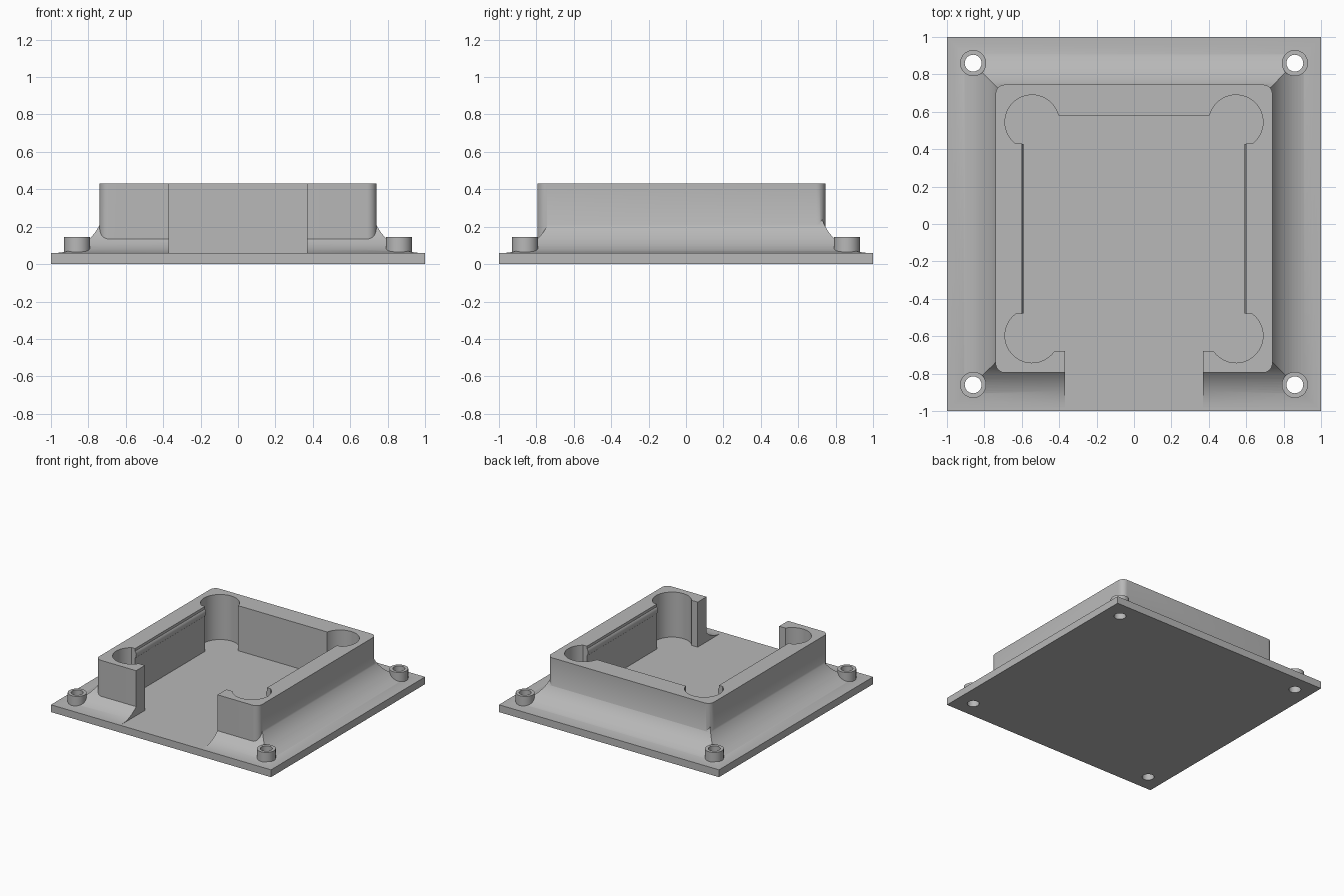
import bpy, bmesh
from math import sin, cos, asin, atan2, pi, radians, sqrt

cube = bpy.data.objects.get("Cube")
if cube:
    bpy.data.objects.remove(cube, do_unlink=True)

grey = bpy.data.materials.new("plain grey")
grey.use_nodes = True
grey.diffuse_color = (0.48, 0.48, 0.48, 1)
grey.node_tree.nodes["Principled BSDF"].inputs["Base Color"].default_value = grey.diffuse_color


def loft(name, rings):
    """Closed solid through a stack of equal-length rings."""
    bm = bmesh.new()
    loops = [[bm.verts.new(p) for p in ring] for ring in rings]
    for low, high in zip(loops, loops[1:]):
        for i in range(len(low)):
            j = (i + 1) % len(low)
            bm.faces.new((low[i], low[j], high[j], high[i]))
    bm.faces.new(loops[0][::-1])
    bm.faces.new(loops[-1])
    bmesh.ops.recalc_face_normals(bm, faces=bm.faces)
    mesh = bpy.data.meshes.new(name)
    bm.to_mesh(mesh)
    bm.free()
    mesh.materials.append(grey)
    obj = bpy.data.objects.new(name, mesh)
    bpy.context.collection.objects.link(obj)
    return obj


def prism(name, outline, z0, z1):
    return loft(name, [[(x, y, z) for x, y in outline] for z in (z0, z1)])


def arc(cx, cy, r, a0, a1, steps):
    return [(cx + r * cos(a0 + (a1 - a0) * i / steps),
             cy + r * sin(a0 + (a1 - a0) * i / steps)) for i in range(steps + 1)]


def square(h):
    return [(-h, -h), (h, -h), (h, h), (-h, h)]


def disc(x, y, r, steps=40):
    return arc(x, y, r, 0, 2 * pi, steps)[:-1]


def combine(obj, other, operation):
    mod = obj.modifiers.new(operation, "BOOLEAN")
    mod.operation, mod.object, mod.solver = operation, other, "EXACT"
    bpy.context.view_layer.objects.active = obj
    bpy.ops.object.modifier_apply(modifier=mod.name)
    bpy.data.objects.remove(other, do_unlink=True)


def smooth(obj):
    bpy.ops.object.select_all(action="DESELECT")
    obj.select_set(True)
    bpy.context.view_layer.objects.active = obj
    bpy.ops.object.shade_smooth_by_angle(angle=radians(30))


FLOOR, TOP, HOLE = 0.06, 0.43, 0.86

# Base plate
plate = prism("base_plate", square(1.0), 0, FLOOR)

# Concave skirt rising from the plate
R, REACH = 0.267, 0.98
rings = [[(x, y, 0.05) for x, y in square(REACH)]]
for i in range(21):
    a = asin(0.26 / R) * i / 20
    z = FLOOR + R * (1 - cos(a))
    rings.append([(x, y, z) for x, y in square(REACH - R * sin(a))])
housing = loft("housing", rings)

# Rounded wall block
CORNER, W, BACK, FRONT = 0.05, 0.74, 0.745, -0.795
corners = [(W, BACK), (-W, BACK), (-W, FRONT), (W, FRONT)]
block = []
for k, (x, y) in enumerate(corners):
    cx = x - CORNER if x > 0 else x + CORNER
    cy = y - CORNER if y > 0 else y + CORNER
    block += arc(cx, cy, CORNER, k * pi / 2, (k + 1) * pi / 2, 8)
combine(housing, prism("wall_block", block, 0.08, TOP), "UNION")

# Cavity outline: front opening, round corner pockets, straight walls
PX, PR, BACK_Y, FRONT_Y = 0.545, 0.145, 0.545, -0.597
SIDE, RIB_FRONT, RIB_BACK = 0.6, -0.48, 0.43


def pocket(cy, y0, side0, y1, side1, turn):
    """Pocket arc running from height y0 to height y1."""
    a0 = atan2(y0 - cy, side0 * sqrt(PR ** 2 - (y0 - cy) ** 2))
    a1 = atan2(y1 - cy, side1 * sqrt(PR ** 2 - (y1 - cy) ** 2))
    return arc(PX, cy, PR, a0, a1 + turn, 28)


half = [(0.37, -1.2), (0.37, -0.68)]
half += pocket(FRONT_Y, -0.68, -1, RIB_FRONT, 1, 0)
half += [(SIDE, RIB_FRONT), (SIDE, RIB_BACK)]
half += pocket(BACK_Y, RIB_BACK, 1, 0.58, -1, 0)
outline = half + [(-x, y) for x, y in reversed(half)]
combine(housing, prism("cavity_cutter", outline, -0.1, 1), "DIFFERENCE")

# Screw bosses and their through holes
bosses = []
for sx, side in ((-1, "right"), (1, "left")):
    for sy, end in ((-1, "front"), (1, "back")):
        x, y = sx * HOLE, sy * HOLE
        boss = prism(f"{end}_{side}_boss", disc(x, y, 0.07), 0.05, 0.145)
        bosses.append(boss)
        for part in (plate, housing, boss):
            combine(part, prism("drill", disc(x, y, 0.045), -0.1, 1), "DIFFERENCE")

# Rounded snap ridges along the inner side walls
ridges = []
for sx, side in ((-1, "right"), (1, "left")):
    ring = disc(sx * 0.635, 0.38, 0.045, 32)
    ridges.append(loft(f"{side}_snap_ridge",
                       [[(x, y, z) for x, z in ring] for y in (RIB_FRONT + 0.002, RIB_BACK - 0.002)]))

for obj in [plate, housing] + bosses + ridges:
    smooth(obj)
